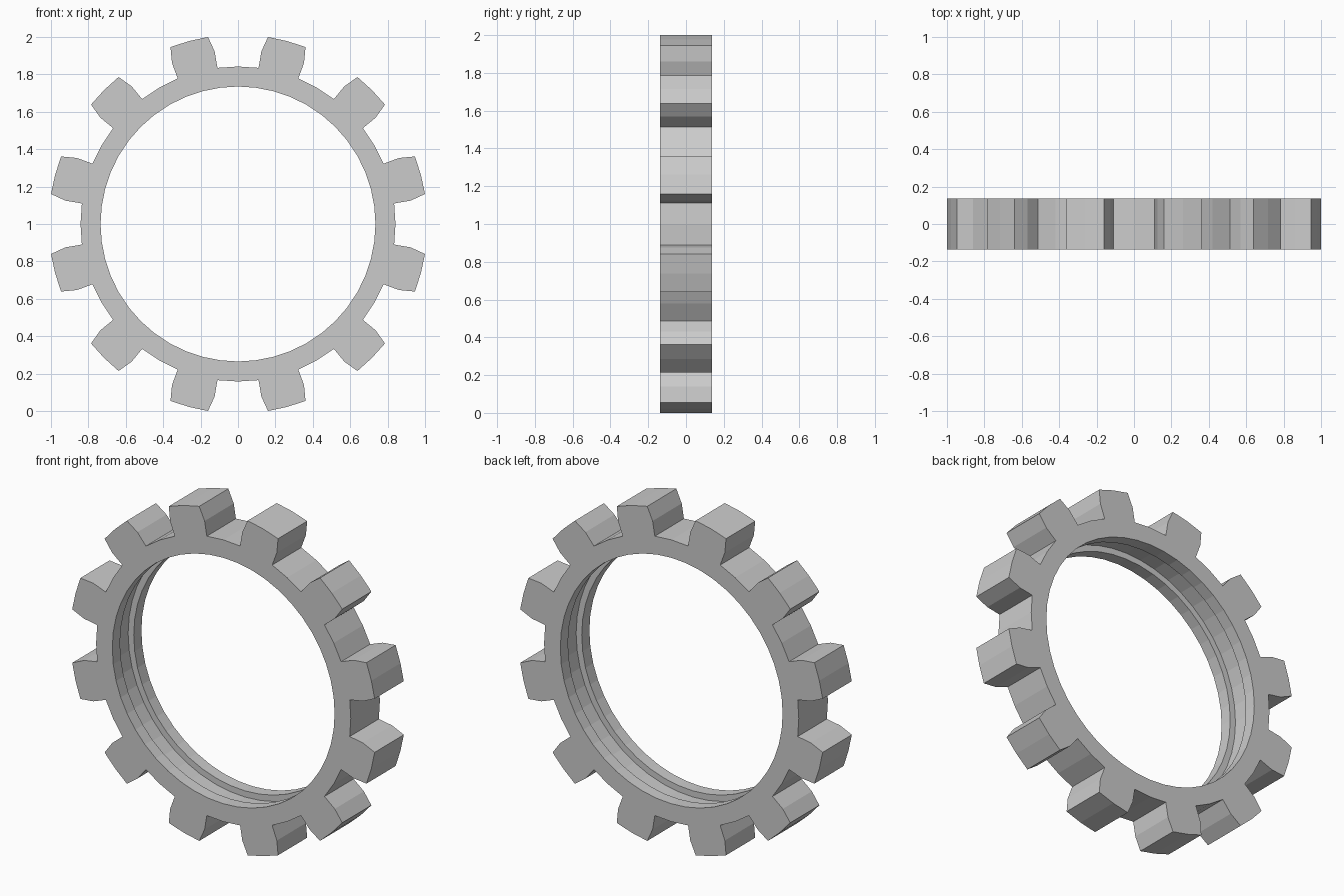
import bpy, bmesh
from math import radians, sin, cos

cube = bpy.data.objects.get("Cube")
if cube:
    bpy.data.objects.remove(cube)

TEETH = 12
HALF = 0.1375          # half thickness
ROOT, BORE, GROOVE = 0.842, 0.735, 0.772
GROOVE_HALF = 0.065

# One sector: (radius, angle from the tooth centre)
TOOTH = [(ROOT, -7.5), (0.93, -7.3), (1.0125, -5.9), (1.0125, 0),
         (1.0125, 5.9), (0.93, 7.3), (ROOT, 7.5)]
SECTOR = TOOTH + [(ROOT, 15)]
BORE_ANGLES = [-7.5, 0, 7.5, 15]

mat = bpy.data.materials.new("grey metal")
mat.use_nodes = True
grey = (0.6, 0.6, 0.6, 1)
mat.diffuse_color = grey
mat.node_tree.nodes["Principled BSDF"].inputs["Base Color"].default_value = grey

bm = bmesh.new()


def ring(points, y):
    """Repeat the sector points around the axis at depth y."""
    verts = []
    for k in range(TEETH):
        for r, a in points:
            t = radians(15 + 30 * k + a)
            verts.append(bm.verts.new((r * cos(t), y, 1 + r * sin(t))))
    return verts


def skin(a, b):
    """Join two rings of equal length with quads."""
    n = len(a)
    for i in range(n):
        j = (i + 1) % n
        bm.faces.new((a[i], a[j], b[j], b[i]))


def bore_ring(r, y):
    return ring([(r, a) for a in BORE_ANGLES], y)


# Toothed rim
outer = [ring(SECTOR, y) for y in (-HALF, HALF)]
skin(*outer)

# Bore with a square groove around the middle
profile = [(BORE, -HALF), (BORE, -GROOVE_HALF), (GROOVE, -GROOVE_HALF),
           (GROOVE, GROOVE_HALF), (BORE, GROOVE_HALF), (BORE, HALF)]
bores = [bore_ring(r, y) for r, y in profile]
for a, b in zip(bores, bores[1:]):
    skin(a, b)

# Flat side faces: one polygon per tooth and two quads per gap
for o, b in ((outer[0], bores[0]), (outer[1], bores[-1])):
    for k in range(TEETH):
        s, c = k * len(SECTOR), k * len(BORE_ANGLES)
        so, sb = (s + 8) % len(o), (c + 4) % len(b)
        bm.faces.new(o[s:s + 7] + [b[c + 2], b[c + 1], b[c]])
        bm.faces.new((o[s + 6], o[s + 7], b[c + 3], b[c + 2]))
        bm.faces.new((o[s + 7], o[so], b[sb], b[c + 3]))

bmesh.ops.recalc_face_normals(bm, faces=bm.faces)
mesh = bpy.data.meshes.new("gear_ring")
bm.to_mesh(mesh)
bm.free()
mesh.materials.append(mat)
gear = bpy.data.objects.new("gear_ring", mesh)
bpy.context.collection.objects.link(gear)
